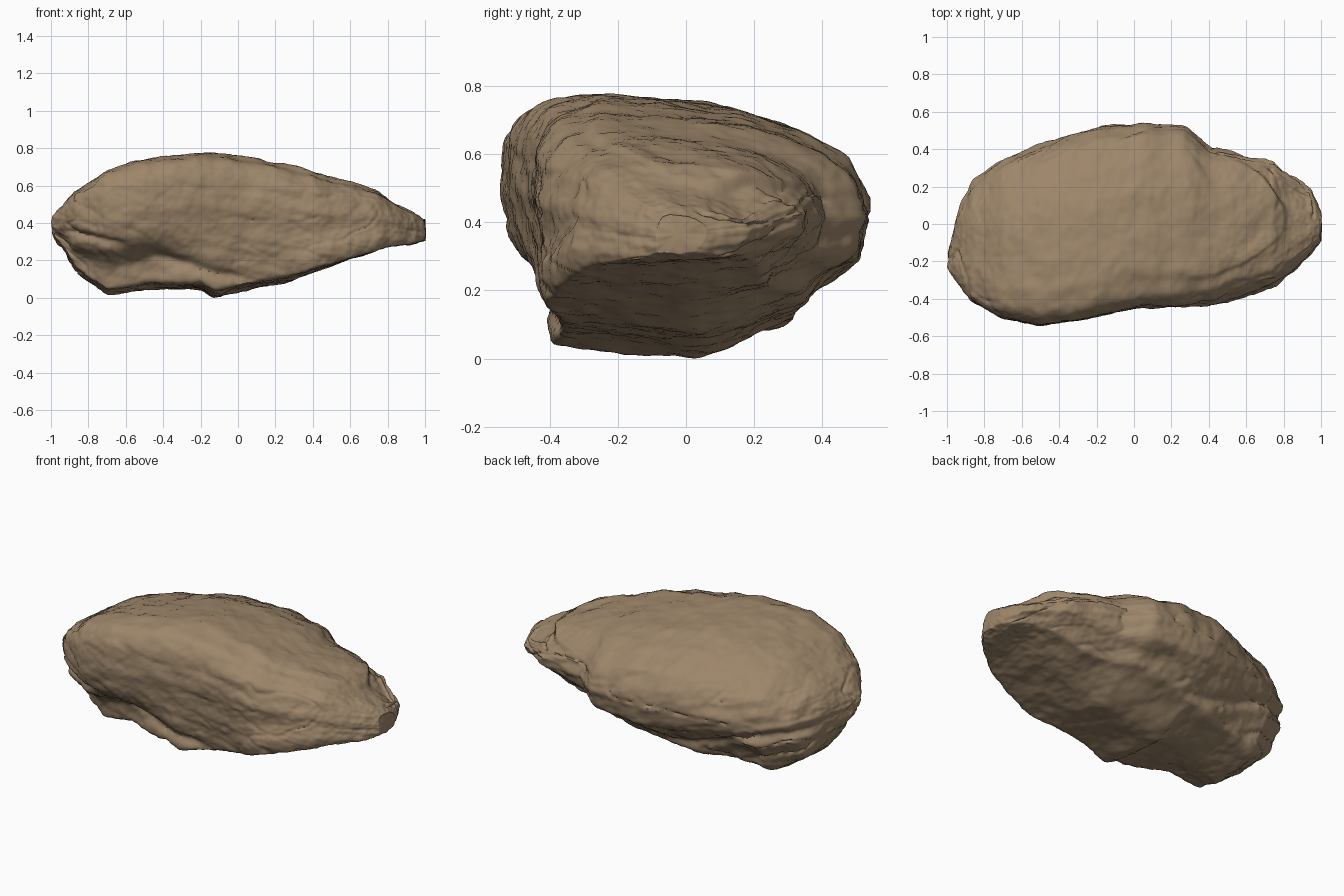
import bpy
import bmesh
import math
from mathutils import Vector, noise

RINGS, AROUND = 240, 180

# Stations along the boulder: x, front y, back y, underside z, crest z
STATIONS = [
    (-1, -.23, -.14, .37, .45), (-.94, -.32, .07, .29, .53),
    (-.87, -.41, .23, .16, .6), (-.7, -.505, .35, .035, .715),
    (-.5, -.545, .425, .07, .77), (-.2, -.5, .52, .07, .805),
    (-.13, -.48, .53, .02, .8), (.05, -.45, .545, .065, .78),
    (.28, -.45, .53, .11, .74), (.4, -.445, .42, .155, .705),
    (.6, -.39, .375, .235, .65), (.75, -.325, .345, .285, .605),
    (.83, -.27, .275, .305, .545), (.95, -.16, .19, .315, .49),
    (1, -.09, .06, .335, .45),
]

# Cross-section, front foot up over the crest and round the back (across, up)
SECTION = [
    (.13, 0), (.1, .18), (.04, .36), (0, .62), (.01, .84), (.06, .95),
    (.2, 1), (.45, .975), (.63, .945), (.79, .875), (.92, .77), (.98, .65),
    (1, .52), (.96, .34), (.87, .22), (.8, .07), (.5, 0),
]


def smooth(a, b, x):
    t = min(max((x - a) / (b - a), 0), 1)
    return t * t * (3 - 2 * t)


def station(x):
    """Blend the two stations either side of x."""
    for a, b in zip(STATIONS, STATIONS[1:]):
        if x <= b[0]:
            t = max(0, (x - a[0]) / (b[0] - a[0]))
            return [p + (q - p) * t for p, q in zip(a[1:], b[1:])]
    return STATIONS[-1][1:]


def outline(count):
    """Evenly spaced points on the closed section."""
    pts = [Vector(p) for p in SECTION]
    edges = list(zip(pts, pts[1:] + pts[:1]))
    total = sum((b - a).length for a, b in edges)
    result, travelled = [], 0
    for a, b in edges:
        length = (b - a).length
        while len(result) < count and len(result) * total / count < travelled + length:
            t = (len(result) * total / count - travelled) / length
            result.append(a.lerp(b, t))
        travelled += length
    return result


def shape(x, u, v):
    """Vary the section along the length."""
    near_front = 1 - smooth(.1, .5, u)
    foot = near_front * (1 - smooth(.12, .46, v))
    # Front shoulder leans back toward the far ledge
    lean = .08 * smooth(.1, .7, x) * near_front * smooth(.45, .95, v)
    # Front foot stands plumb toward the far end, recessed under the near end
    plumb = .05 * smooth(-.35, -.1, x) + .06 * smooth(.2, .5, x)
    recess = .13 * (1 - smooth(-.55, -.25, x))
    # Underside rises to the front, and to the back beyond the lower slab
    rise = .05 * foot * (1 - smooth(.3, .6, x))
    middle = smooth(-.28, -.1, x) * (1 - smooth(.3, .6, x))
    lift = .1 * middle * smooth(.5, .8, u) * (1 - smooth(.1, .4, v))
    return max(0, u + lean + (recess - plumb) * foot), v + rise + lift


def relief(p, n):
    """Height of the weathered surface along its normal."""
    steep = 1 - smooth(.55, .95, abs(n.z))
    dip = p.z + .2 * p.x
    # Broad lumps and fine grain
    h = .008 * noise.noise(p * 3.2) + .009 * noise.noise(p * 8)
    h += .005 * noise.noise(p * 19) + .0035 * noise.noise(p * 43)
    # Bedding layers, weaker on the front
    layered = steep * (1 - .5 * smooth(.4, .8, -n.y))
    bed = Vector((p.x * 2, p.y * 2, dip * 17))
    h += layered * (.009 * noise.noise(bed) + .004 * noise.noise(bed * 2.7))
    # Thin cracks
    crack = abs(noise.noise(Vector((p.x * 2.5, p.y * 2.5, dip * 9 + 4))))
    h -= .01 * layered * (1 - smooth(0, .06, crack))
    # Open seam above the lower slab
    seam = (p.z - .13 + .27 * p.x + .02 * noise.noise(p * 5)) / .028
    reach = smooth(-.97, -.88, p.x) * (1 - smooth(-.1, .2, p.x))
    h -= .03 * reach * steep * math.exp(-seam * seam)
    # Step where the upper slab ends above the far ledge, deeper at the back
    edge = math.hypot((p.x - .2) / .62, (p.y - .06) / .36) + .05 * noise.noise(p * 6)
    if p.x > .1 and n.z > 0:
        drop = .012 + .04 * smooth(0, .2, p.y) * smooth(.55, .75, p.x)
        h -= drop * n.z * smooth(.95, 1.01, edge) * smooth(.1, .4, p.x)
    return h


def build_boulder():
    bm = bmesh.new()
    section = outline(AROUND)
    rings = []
    for i in range(RINGS + 1):
        x = -math.cos(math.pi * i / RINGS)
        front, back, low, high = station(x)
        ring = []
        for point in section:
            u, v = shape(x, *point)
            ring.append(bm.verts.new((x, front + (back - front) * u, low + (high - low) * v)))
        rings.append(ring)
    for a, b in zip(rings, rings[1:]):
        for j in range(AROUND):
            k = (j + 1) % AROUND
            bm.faces.new((a[j], a[k], b[k], b[j]))
    caps = [bm.faces.new(rings[0]), bm.faces.new(rings[-1])]
    bmesh.ops.poke(bm, faces=caps)
    bmesh.ops.recalc_face_normals(bm, faces=bm.faces[:])
    # Round the section corners a little, then weather the surface
    for _ in range(6):
        bmesh.ops.smooth_vert(bm, verts=bm.verts[:], factor=.5,
                              use_axis_x=True, use_axis_y=True, use_axis_z=True)
    bm.normal_update()
    moves = [(v, v.normal * relief(v.co, v.normal)) for v in bm.verts]
    for v, move in moves:
        v.co += move
    # Rest the lowest point on the ground
    floor = min(v.co.z for v in bm.verts)
    for v in bm.verts:
        v.co.z -= floor
    mesh = bpy.data.meshes.new("boulder")
    bm.to_mesh(mesh)
    bm.free()
    return mesh


default = bpy.data.objects.get("Cube")
if default:
    bpy.data.objects.remove(default, do_unlink=True)

# Brown stone
stone = bpy.data.materials.new("brown_stone")
stone.use_nodes = True
colour = (.34, .24, .145, 1)
stone.diffuse_color = colour
shader = next(n for n in stone.node_tree.nodes if n.type == "BSDF_PRINCIPLED")
shader.inputs["Base Color"].default_value = colour
shader.inputs["Roughness"].default_value = .9

boulder = bpy.data.objects.new("boulder", build_boulder())
bpy.context.collection.objects.link(boulder)
boulder.data.materials.append(stone)
bpy.context.view_layer.objects.active = boulder
boulder.select_set(True)
bpy.ops.object.shade_smooth_by_angle(angle=math.radians(50))
